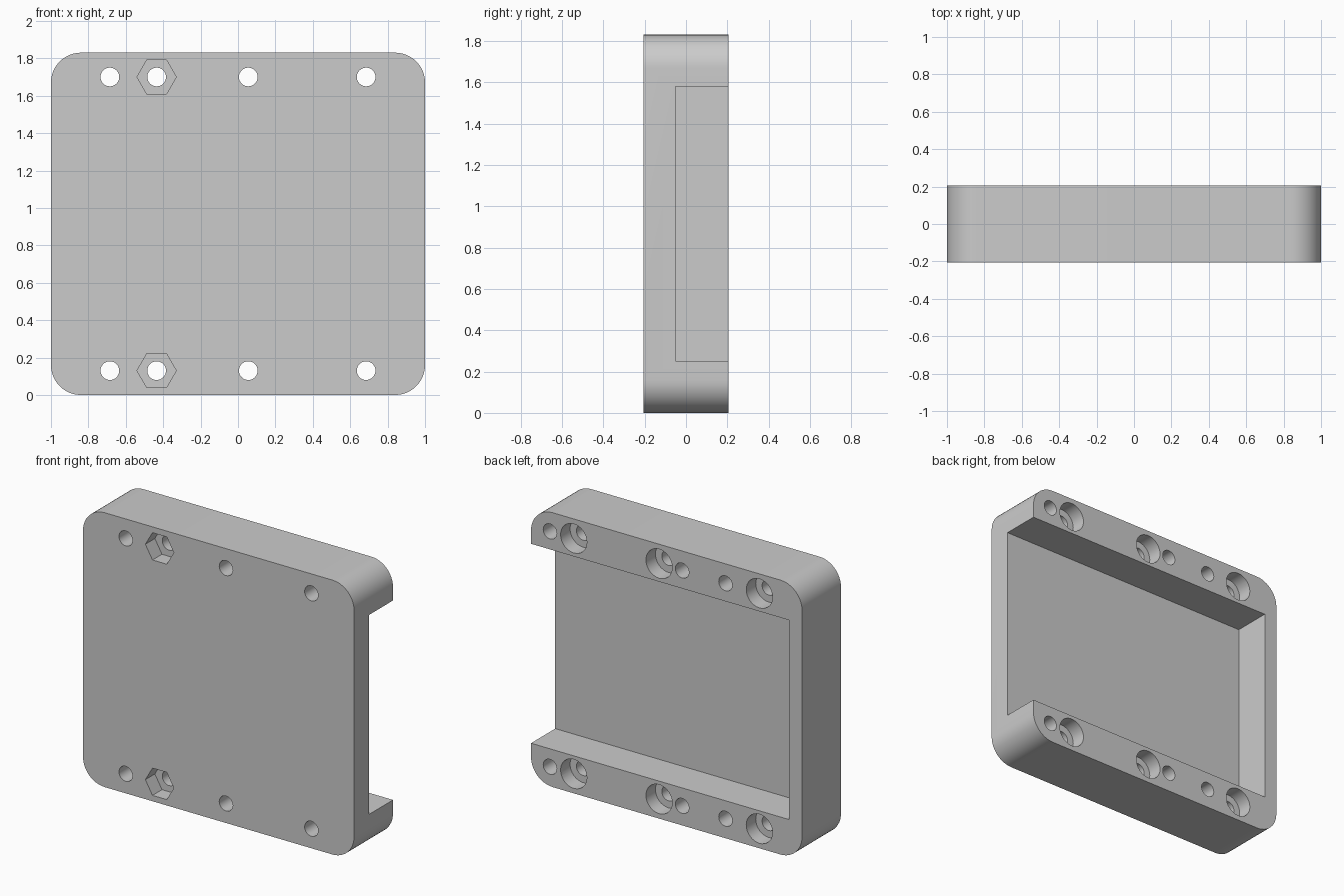
import bpy
import bmesh
from math import pi, cos, sin
from mathutils import Matrix

if "Cube" in bpy.data.objects:
    bpy.data.objects.remove(bpy.data.objects["Cube"], do_unlink=True)

HEIGHT, HALF_DEPTH, CORNER = 1.83, 0.205, 0.16
HOLE_ROWS = (0.13, HEIGHT - 0.13)
HOLE_R, BORE_R, NUT_R = 0.05, 0.097, 0.105
RECESS = 0.1          # depth of counterbores and nut traps
PILOT = 0.25          # depth of blind pilot holes

grey = bpy.data.materials.new("light_grey")
grey.use_nodes = True
grey.diffuse_color = (0.6, 0.6, 0.6, 1)
grey.node_tree.nodes["Principled BSDF"].inputs["Base Color"].default_value = (0.6, 0.6, 0.6, 1)


def add_object(name, bm):
    bmesh.ops.recalc_face_normals(bm, faces=bm.faces)
    mesh = bpy.data.meshes.new(name)
    bm.to_mesh(mesh)
    bm.free()
    obj = bpy.data.objects.new(name, mesh)
    bpy.context.collection.objects.link(obj)
    mesh.materials.append(grey)
    return obj


def rounded_slab(name, steps=12):
    """Upright rounded rectangle extruded along y."""
    bm = bmesh.new()
    verts = []
    for quarter, (sx, sz) in enumerate([(1, 1), (-1, 1), (-1, -1), (1, -1)]):
        cx = sx * (1 - CORNER)
        cz = HEIGHT / 2 + sz * (HEIGHT / 2 - CORNER)
        for i in range(steps + 1):
            a = (quarter + i / steps) * pi / 2
            verts.append(bm.verts.new((cx + CORNER * cos(a), -HALF_DEPTH, cz + CORNER * sin(a))))
    face = bm.faces.new(verts)
    moved = bmesh.ops.extrude_face_region(bm, geom=[face])["geom"]
    bmesh.ops.translate(bm, vec=(0, 2 * HALF_DEPTH, 0),
                        verts=[v for v in moved if isinstance(v, bmesh.types.BMVert)])
    return add_object(name, bm)


def cut(body, bm):
    """Subtract the bmesh solid from the body, then discard the cutter."""
    cutter = add_object("cutter", bm)
    cutter.hide_render = True
    mod = body.modifiers.new("cut", "BOOLEAN")
    mod.operation = "DIFFERENCE"
    mod.solver = "EXACT"
    mod.object = cutter
    bpy.context.view_layer.objects.active = body
    bpy.ops.object.modifier_apply(modifier=mod.name)
    bpy.data.objects.remove(cutter, do_unlink=True)


def cut_box(body, low, high):
    bm = bmesh.new()
    bmesh.ops.create_cube(bm, size=1)
    for v in bm.verts:
        v.co = [(b if c > 0 else a) for c, a, b in zip(v.co, low, high)]
    cut(body, bm)


def cut_holes(body, xs, radius, y0, y1, sides=32):
    """Same prism along y at every x, in both the lower and upper rows."""
    bm = bmesh.new()
    for x in xs:
        for z in HOLE_ROWS:
            place = Matrix.Translation((x, (y0 + y1) / 2, z)) @ Matrix.Rotation(pi / 2, 4, "X")
            if sides == 6:  # nut traps point sideways
                place = place @ Matrix.Rotation(pi / 2, 4, "Z")
            bmesh.ops.create_cone(bm, cap_ends=True, segments=sides, radius1=radius,
                                  radius2=radius, depth=y1 - y0, matrix=place)
    cut(body, bm)


body = rounded_slab("tray_body")

# Shallow pocket in the back, open on the left side
cut_box(body, (-0.905, -0.05, 0.25), (1.2, 0.5, 1.58))

# Screw holes, back counterbores, front nut traps, blind pilot holes
screws, nuts, pilots = (-0.685, 0.055, 0.685), (-0.435,), (-0.115, 0.86)
cut_holes(body, screws + nuts, HOLE_R, -0.5, 0.5)
cut_holes(body, screws, BORE_R, HALF_DEPTH - RECESS, 0.5)
cut_holes(body, nuts, NUT_R, -0.5, RECESS - HALF_DEPTH, sides=6)
cut_holes(body, pilots, HOLE_R, HALF_DEPTH - PILOT, 0.5)

# Smooth corners and hole walls, keep the machined edges crisp
bpy.ops.object.select_all(action="DESELECT")
body.select_set(True)
bpy.context.view_layer.objects.active = body
bpy.ops.object.shade_smooth_by_angle(angle=pi / 6)
